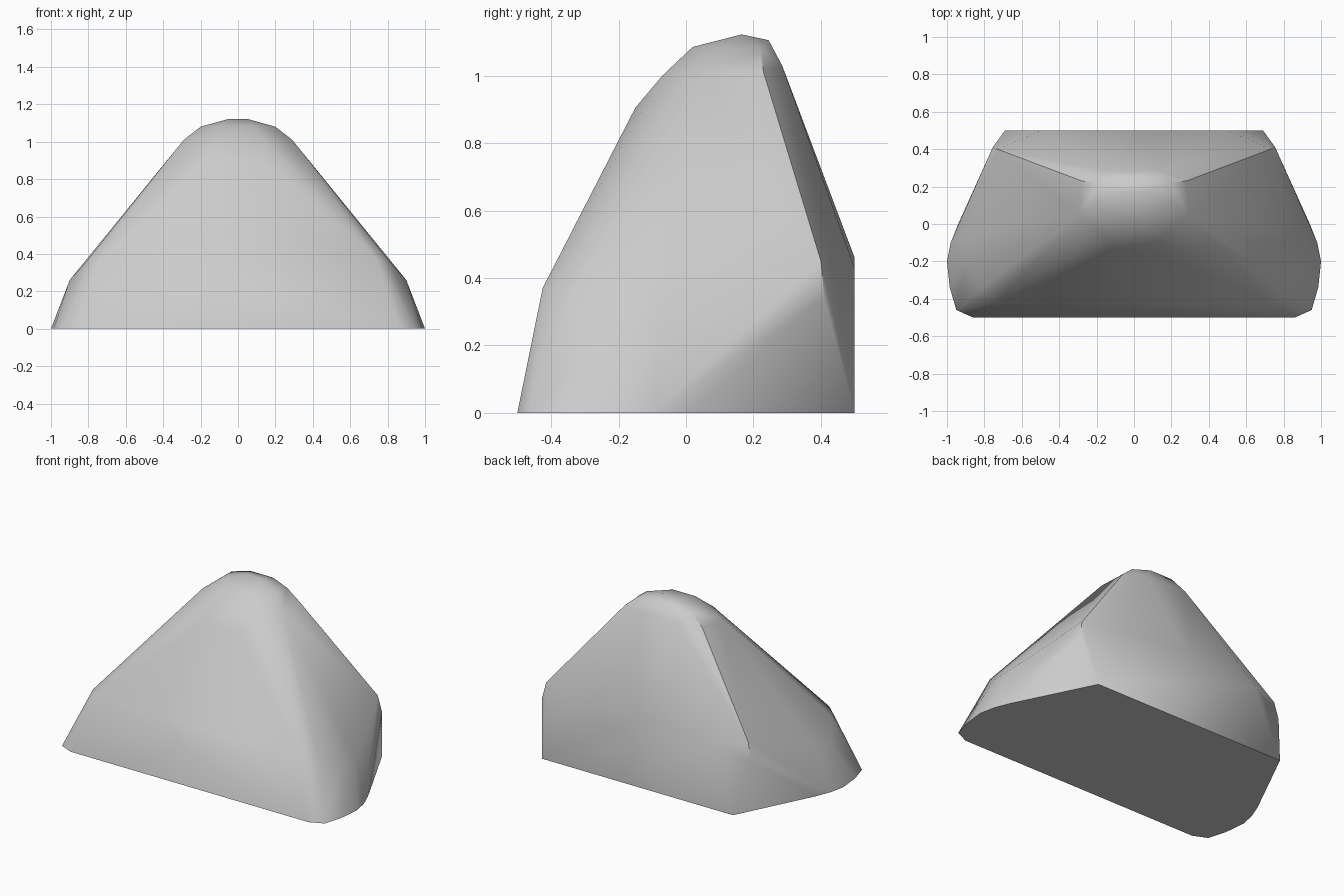
import bpy
import bmesh
import math

cube = bpy.data.objects.get("Cube")
if cube:
    bpy.data.objects.remove(cube)

# One plain grey stone colour
GREY = (0.6, 0.6, 0.6, 1.0)
stone = bpy.data.materials.new("stone_grey")
stone.use_nodes = True
stone.diffuse_color = GREY
stone.node_tree.nodes["Principled BSDF"].inputs["Base Color"].default_value = GREY

# Corner points of the left half; the right half is mirrored
base = [(0.69, 0.5, 0), (0.94, 0, 0), (0.98, -0.1, 0), (1, -0.2, 0),
        (0.985, -0.34, 0), (0.95, -0.46, 0), (0.86, -0.5, 0)]
shoulder = [(0.755, 0.41, 0.34), (0.73, 0.4, 0.45), (0.5, 0.5, 0.43),
            (0.9, -0.07, 0.26), (0.9, -0.2, 0.26), (0.81, -0.34, 0.36),
            (0.74, -0.425, 0.37)]
crown = [(0.15, 0.285, 1.03), (0.28, 0.23, 1.01), (0.2, 0.22, 1.08),
         (0.32, 0.08, 0.97), (0.29, 0.05, 1.01), (0.2, 0.12, 1.08),
         (0.25, -0.07, 0.93), (0.12, -0.15, 0.905), (0.15, -0.07, 1.0),
         (0.08, 0.02, 1.085), (0.05, 0.165, 1.122), (0.08, 0.245, 1.105)]
ridge = [(0, 0.5, 0.46)]

# Boulder: convex skin over the mirrored points
bm = bmesh.new()
for x, y, z in base + shoulder + crown:
    for side in (1, -1):
        bm.verts.new((side * x, y, z))
for point in ridge:
    bm.verts.new(point)
hull = bmesh.ops.convex_hull(bm, input=bm.verts)
unused = [v for v in bm.verts if not v.link_faces]
bmesh.ops.delete(bm, geom=unused, context='VERTS')
bmesh.ops.dissolve_limit(bm, angle_limit=math.radians(1),
                         verts=bm.verts, edges=bm.edges)
bmesh.ops.recalc_face_normals(bm, faces=bm.faces)
mesh = bpy.data.meshes.new("boulder")
bm.to_mesh(mesh)
bm.free()
mesh.materials.append(stone)

boulder = bpy.data.objects.new("boulder", mesh)
bpy.context.collection.objects.link(boulder)
bpy.context.view_layer.objects.active = boulder
boulder.select_set(True)
bpy.ops.object.shade_smooth_by_angle(angle=math.radians(45))
